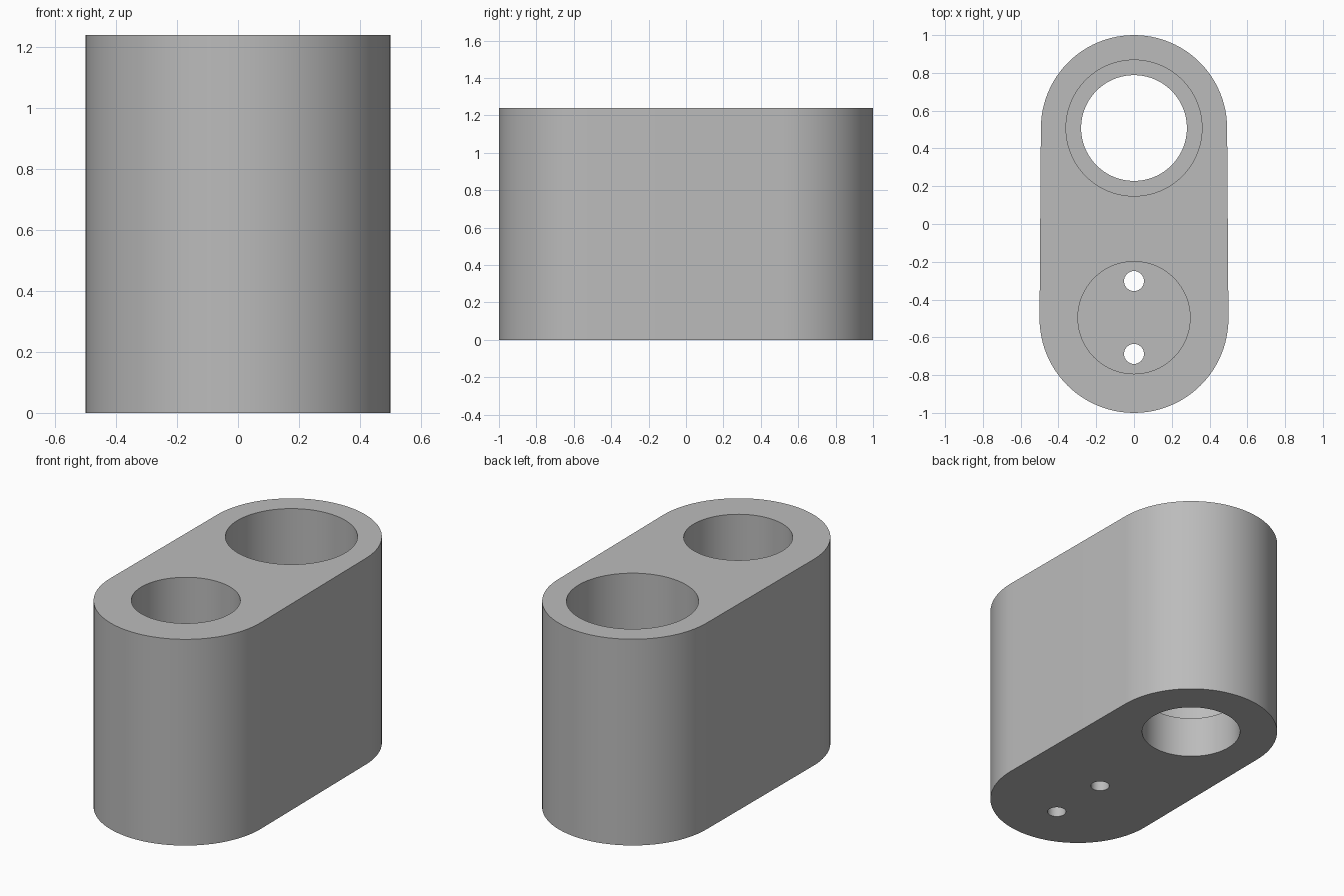
import bpy
import bmesh
import math

if "Cube" in bpy.data.objects:
    bpy.data.objects.remove(bpy.data.objects["Cube"])

HEIGHT = 1.24
FLOOR = 0.25      # level of the step and of the blind bore's floor
SEGMENTS = 96


def prism(name, points, z0, z1):
    """Extrude a closed outline between two heights."""
    bm = bmesh.new()
    base = bm.faces.new([bm.verts.new((x, y, z0)) for x, y in points])
    result = bmesh.ops.extrude_face_region(bm, geom=[base])
    top = [v for v in result["geom"] if isinstance(v, bmesh.types.BMVert)]
    bmesh.ops.translate(bm, verts=top, vec=(0, 0, z1 - z0))
    bmesh.ops.recalc_face_normals(bm, faces=bm.faces)
    mesh = bpy.data.meshes.new(name)
    bm.to_mesh(mesh)
    bm.free()
    obj = bpy.data.objects.new(name, mesh)
    bpy.context.collection.objects.link(obj)
    return obj


def arc(cy, radius, start, sweep, count):
    return [(radius * math.cos(start + sweep * i / count),
             cy + radius * math.sin(start + sweep * i / count))
            for i in range(count + 1)]


# Rounded body, slightly narrower at the back
outline = (arc(0.507, 0.493, 0, math.pi, SEGMENTS // 2)
           + arc(-0.5, 0.5, math.pi, math.pi, SEGMENTS // 2))
body = prism("block_body", outline, 0, HEIGHT)

# Bores: name, centre y, radius, bottom, top, segments
bores = [
    ("wide_bore", 0.508, 0.36, FLOOR, HEIGHT + 0.1, SEGMENTS),
    ("through_bore", 0.508, 0.28, -0.1, FLOOR + 0.2, SEGMENTS),
    ("blind_bore", -0.496, 0.297, FLOOR, HEIGHT + 0.1, SEGMENTS),
    ("inner_pin_hole", -0.302, 0.053, -0.1, FLOOR + 0.2, 32),
    ("outer_pin_hole", -0.688, 0.053, -0.1, FLOOR + 0.2, 32),
]
bpy.context.view_layer.objects.active = body
body.select_set(True)
for name, cy, radius, z0, z1, count in bores:
    circle = arc(cy, radius, 0, 2 * math.pi, count)[:-1]
    cutter = prism(name, circle, z0, z1)
    cutter.hide_render = True
    cut = body.modifiers.new(name, "BOOLEAN")
    cut.operation = "DIFFERENCE"
    cut.solver = "EXACT"
    cut.object = cutter
    bpy.ops.object.modifier_apply(modifier=cut.name)
    bpy.data.objects.remove(cutter, do_unlink=True)

# Plain grey finish with smooth walls and crisp rims
grey = bpy.data.materials.new("grey")
grey.diffuse_color = (0.5, 0.5, 0.5, 1)
grey.use_nodes = True
grey.node_tree.nodes["Principled BSDF"].inputs["Base Color"].default_value = grey.diffuse_color
body.data.materials.clear()
body.data.materials.append(grey)
bpy.ops.object.shade_smooth_by_angle(angle=math.radians(30))
